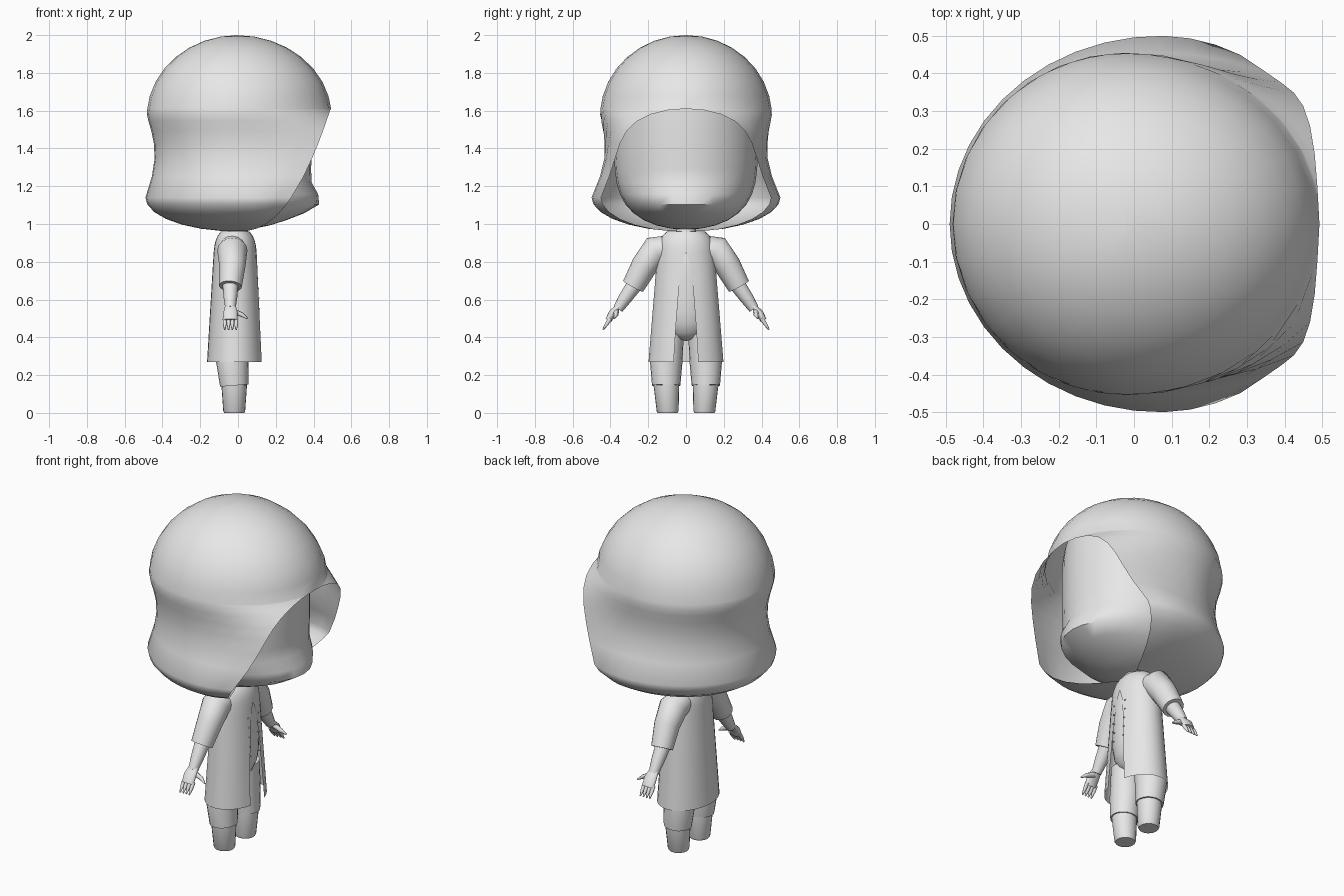
import bpy, bmesh
from math import sin, cos, asin, sqrt, exp, pi, radians
from mathutils import Vector

default_cube = bpy.data.objects.get("Cube")
if default_cube:
    bpy.data.objects.remove(default_cube, do_unlink=True)

grey = (.8, .8, .8, 1)
clay = bpy.data.materials.new("plain grey")
clay.use_nodes = True
clay.diffuse_color = grey
for node in clay.node_tree.nodes:
    if node.type == 'BSDF_PRINCIPLED':
        node.inputs["Base Color"].default_value = grey


def span(start, end, count):
    """Evenly spaced values from start to end."""
    return [start + (end - start) * i / (count - 1) for i in range(count)]


def swell(height, middle, reach):
    """Rounded barrel outline: full at the middle, nothing at the ends."""
    return sqrt(max(0, 1 - ((height - middle) / reach) ** 4))


def skin(name, rings, capped):
    """Join rings of points with faces; capped rings also close round and at the ends."""
    bm = bmesh.new()
    loops = [[bm.verts.new(point) for point in ring] for ring in rings]
    count = len(loops[0])
    for low, high in zip(loops, loops[1:]):
        for j in range(count if capped else count - 1):
            k = (j + 1) % count
            bm.faces.new((low[j], low[k], high[k], high[j]))
    if capped:
        bm.faces.new(loops[0][::-1])
        bm.faces.new(loops[-1])
    bmesh.ops.remove_doubles(bm, verts=bm.verts, dist=.0005)
    mesh = bpy.data.meshes.new(name)
    bm.to_mesh(mesh)
    bm.free()
    mesh.materials.append(clay)
    obj = bpy.data.objects.new(name, mesh)
    bpy.context.collection.objects.link(obj)
    bpy.ops.object.select_all(action='DESELECT')
    obj.select_set(True)
    bpy.context.view_layer.objects.active = obj
    bpy.ops.object.shade_smooth_by_angle(angle=radians(55))
    return obj


def shell(name, outline, heights, segments=28):
    """Stack oval sheets; outline gives back, front, half width, middle and front gap."""
    rings = []
    for z in heights:
        back, front, half, middle, gap = outline(z)
        start = asin(gap)
        ring = []
        for angle in span(start, 2 * pi - start, segments + 1):
            depth = front - middle if cos(angle) > 0 else middle - back
            ring.append((middle + depth * cos(angle), half * sin(angle), z))
        rings.append(ring)
    return skin(name, rings, False)


def limb(name, *path, flat=1, segments=16, mirrored=True):
    """Tapered tube through rows of x, y, z and radius, mirrored to the other side."""
    points = [Vector(row[:3]) for row in path]
    last = len(points) - 1
    rings = []
    for i, row in enumerate(path):
        along = (points[min(i + 1, last)] - points[max(i - 1, 0)]).normalized()
        side = Vector((1, 0, 0))
        side = (side - along * side.dot(along)).normalized()
        across = along.cross(side) * flat
        angles = [2 * pi * j / segments for j in range(segments)]
        rings.append([points[i] + row[3] * (side * cos(a) + across * sin(a)) for a in angles])
    obj = skin(name, rings, True)
    if mirrored:
        mirror = obj.modifiers.new("other side", 'MIRROR')
        mirror.use_axis = (False, True, False)


# Hair: a domed sheet with a flared hem and an arched face opening
HEM, FLARE, WIDEST, ARCH = .96, 1.14, 1.57, 1.61


def hair_outline(z):
    rise = min(1, max(0, (z - FLARE) / (WIDEST - FLARE)))
    if z < FLARE:
        half = .5 * sqrt(max(0, 1 - ((FLARE - z) / (FLARE - HEM)) ** 2))
    elif z < WIDEST:
        half = .5 - .045 * rise - .045 * sin(pi * rise)
    else:
        half = .455 * sqrt(max(0, 1 - ((z - WIDEST) / (2 - WIDEST)) ** 2))
    middle = .14 * (1 - rise) * half - .02 * rise
    back = -half * (.98 + .08 * rise)
    if z >= ARCH:
        return back, 1.11 * half - .01, half, middle, 0
    # The opening edge follows a curve from the hem up to the top of the arch
    climb = (z - HEM) / (ARCH - HEM)
    gap = .9 * sqrt(1 - climb ** 5)
    edge = .49 * climb ** .43
    return back, middle + (edge - middle) / sqrt(1 - gap * gap), half, middle, gap


hem_rows = [FLARE - (FLARE - HEM) * sin(a) for a in span(1.4, .2, 6)]
face_rows = [ARCH - (ARCH - FLARE) * t * t for t in span(1, 0, 9)]
dome_rows = [WIDEST + (2 - WIDEST) * sin(a) for a in span(.25, pi / 2, 8)]
shell("hair", hair_outline, hem_rows + face_rows + dome_rows)


# Head with full cheeks under a flat face
def head_outline(z):
    size = swell(z, 1.47, .5)
    cheeks = .1 * size * exp(-((z - 1.1) / .08) ** 2)
    return -.42 * size, .39 * size + 1.2 * cheeks, .38 * size, 0, 0


shell("head", head_outline, [1.47 + .5 * sin(a) for a in span(-pi / 2, pi / 2, 22)])


# Torso with a rounded bottom
def torso_outline(z):
    half = .14 * swell(z, .66, .28)
    return -.8 * half - .01, .8 * half - .01, half, -.01, 0


shell("torso", torso_outline, [.66 + .28 * sin(a) for a in span(-pi / 2, pi / 2, 12)])
limb("neck", (0, 0, .9, .06), (0, 0, 1, .05), mirrored=False)


# Long coat: widens towards the hem and parts below the chest
def coat_outline(z):
    half = .22 - .08 * z
    if z > .8:
        half *= swell(z, .8, .19)
    gap = .085 * sqrt(max(0, .85 - z))
    return -.75 * half - .015, .75 * half - .015, half, -.015, gap / half


shell("coat", coat_outline, span(.27, .8, 8) + span(.85, .96, 6))

# Two rows of small buttons on the coat front
for number, z in enumerate(span(.55, .77, 5)):
    front = coat_outline(z)[1]
    limb(f"button_{number}", (front - .015, .045, z, .004),
         (front, .045, z + .001, .004), segments=6)

# Sleeves and forearms
limb("sleeve", (-.03, .09, .87, .07), (-.03, .16, .86, .08),
     (-.03, .22, .78, .07), (-.04, .28, .67, .06))
limb("forearm", (-.04, .25, .71, .045), (-.04, .32, .61, .036), (-.04, .36, .55, .027))

# Hands: palm, four fingers and a thumb
limb("palm", (-.04, .35, .57, .028), (-.04, .39, .53, .038),
     (-.04, .41, .49, .036), flat=.5)
for number, x in enumerate(span(-.07, -.01, 4)):
    limb(f"finger_{number}", (x, .4, .5, .011), (x, .42, .47, .01),
         (x, .44, .44, .004), segments=8)
limb("thumb", (-.03, .37, .54, .016), (.02, .37, .52, .012),
     (.05, .38, .5, .004), segments=8)

# Trouser legs over tapered boots
limb("trouser_leg", (-.02, .105, .145, .075), (-.03, .105, .27, .086),
     (-.02, .09, .45, .08), segments=20)
limb("boot", (-.02, .097, 0, .053), (-.02, .097, .01, .058),
     (-.02, .104, .15, .068), segments=20)
